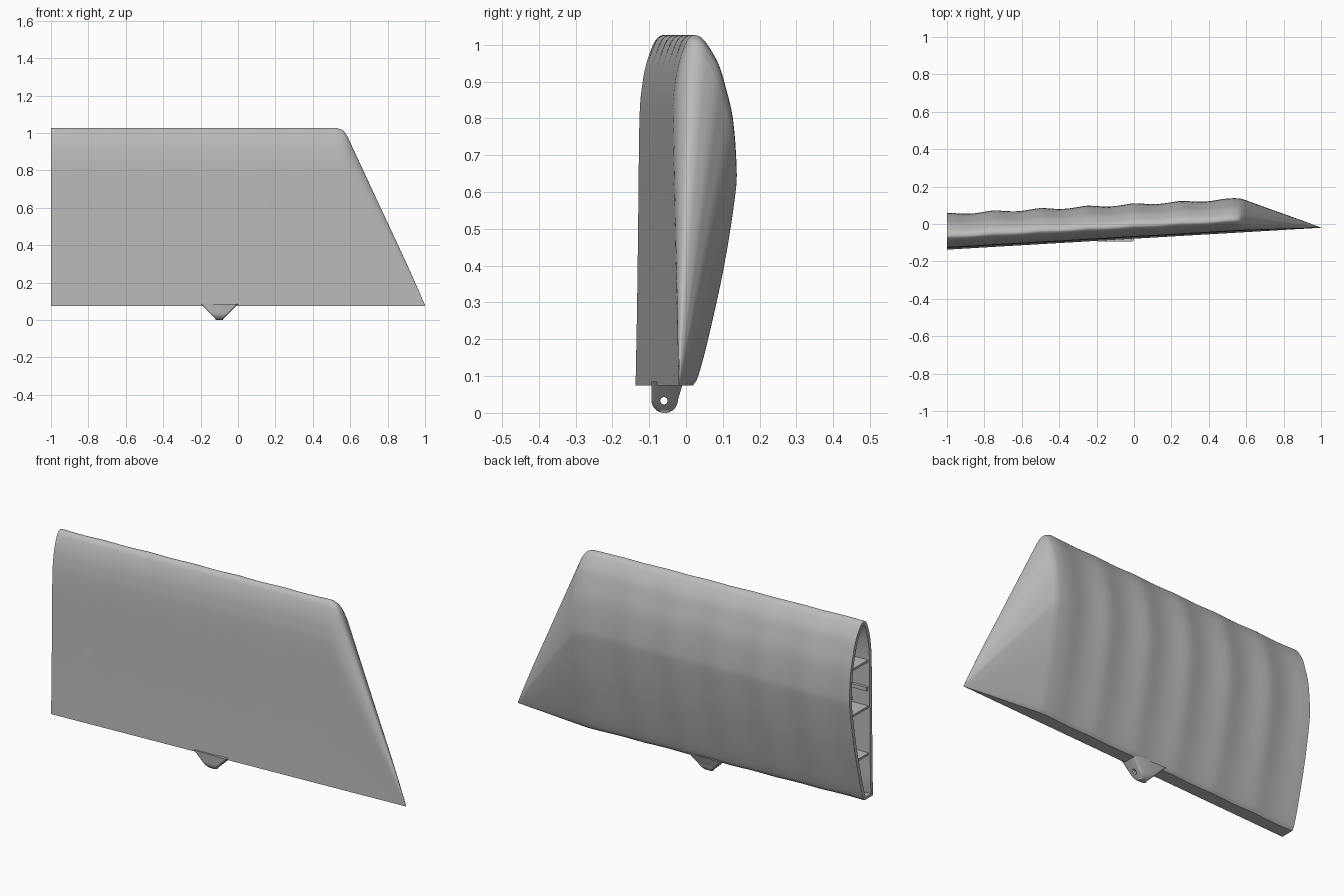
import bpy, bmesh
from math import sin, cos, pi
from mathutils import Vector

if "Cube" in bpy.data.objects:
    bpy.data.objects.remove(bpy.data.objects["Cube"])

grey = bpy.data.materials.new("plain_grey")
grey.use_nodes = True
grey.diffuse_color = (0.5, 0.5, 0.5, 1)
grey.node_tree.nodes["Principled BSDF"].inputs["Base Color"].default_value = (0.5, 0.5, 0.5, 1)

BASE, SPAN, TIP_X, INNER_X = 0.075, 0.952, 0.53, 0.5
WALL = 0.018


def spline(points, steps):
    """Catmull-Rom curve through 2D points."""
    pts = [Vector(p) for p in points]
    pts = [2 * pts[0] - pts[1]] + pts + [2 * pts[-1] - pts[-2]]
    out = []
    for a, b, c, d in zip(pts, pts[1:], pts[2:], pts[3:]):
        for k in range(steps):
            t = k / steps
            out.append(0.5 * (2 * b + (c - a) * t + (2 * a - 5 * b + 4 * c - d) * t * t
                              + (3 * b - a - 3 * c + d) * t ** 3))
    return out + [pts[-2]]


def make_object(name, bm, smooth=True):
    bmesh.ops.recalc_face_normals(bm, faces=bm.faces)
    mesh = bpy.data.meshes.new(name)
    bm.to_mesh(mesh)
    bm.free()
    mesh.materials.append(grey)
    ob = bpy.data.objects.new(name, mesh)
    bpy.context.collection.objects.link(ob)
    if smooth:
        shade(ob)
    return ob


def shade(ob):
    bpy.ops.object.select_all(action='DESELECT')
    ob.select_set(True)
    bpy.context.view_layer.objects.active = ob
    bpy.ops.object.shade_smooth_by_angle(angle=0.6)


def bridge(bm, rings):
    for a, b in zip(rings, rings[1:]):
        n = len(a)
        for i in range(n):
            j = (i + 1) % n
            bm.faces.new((a[i], a[j], b[j], b[i]))


def cut(target, center, radii, depth, axis):
    """Subtract an elliptical plug running along the given axis."""
    bm = bmesh.new()
    bmesh.ops.create_cone(bm, cap_ends=True, segments=24, radius1=1, radius2=1, depth=depth)
    for v in bm.verts:
        a, b, c = v.co.x * radii[0], v.co.y * radii[1], v.co.z
        off = (a, c, b - 0.15 * a) if axis == 'Y' else (c, a, b)
        v.co = Vector(center) + Vector(off)
    cutter = make_object("cutter", bm, False)
    cutter.hide_render = True
    mod = target.modifiers.new("cut", 'BOOLEAN')
    mod.operation, mod.object, mod.solver = 'DIFFERENCE', cutter, 'EXACT'
    bpy.context.view_layer.objects.active = target
    bpy.ops.object.modifier_apply(modifier=mod.name)
    bpy.data.objects.remove(cutter)
    shade(target)


# Airfoil outline (depth from front base, height): front skin, nose, back skin
airfoil = spline([(0.0, 0.075), (0.004, 0.3), (0.007, 0.55), (0.01, 0.8), (0.017, 0.89),
                  (0.028, 0.95), (0.045, 1.0), (0.057, 1.019), (0.07, 1.026), (0.088, 1.02),
                  (0.106, 1.0), (0.135, 0.95), (0.154, 0.89), (0.175, 0.8), (0.185, 0.67),
                  (0.181, 0.59), (0.151, 0.4), (0.107, 0.2), (0.08, 0.1), (0.066, 0.075)], 4)

# Inset outline for the hollow
count = len(airfoil)
inner = []
for i, p in enumerate(airfoil):
    before = (p - airfoil[i - 1]).normalized()
    after = (airfoil[(i + 1) % count] - p).normalized()
    t = (before + after).normalized()
    inner.append(p + Vector((t.y, -t.x)) * WALL)


def place(p, x, s=1.0):
    """Put an outline point at station x, with rib scallops, taper and tilt."""
    sag = abs(sin(pi * x / 0.25)) ** 1.5 if x < 0.5 else 0
    thick = (1 + 0.04 * (0.5 - x)) * (1 - 0.055 * sag)
    y = -0.137 + 0.0585 * (x + 1) + p.x * thick * s
    return Vector((x, y, BASE + (p.y - BASE) * s))


# Wing skin: scalloped bays, then a raked tip shrinking to a point
bm = bmesh.new()
bays = [-1 + 0.025 * k for k in range(61)]
stations = [(x, 1.0) for x in bays]
rake = spline([(TIP_X, 1.027), (0.56, 1.015), (0.58, 0.99), (0.6, 0.95), (0.7, 0.735),
               (0.8, 0.52), (0.9, 0.305), (0.97, 0.148), (1.0, 0.078)], 4)
stations += [(q.x, (q.y - BASE) / SPAN) for q in rake]
outer_rings = [[bm.verts.new(place(p, x, s)) for p in airfoil] for x, s in stations]
inner_rings = [[bm.verts.new(place(p, x)) for p in inner] for x in bays]
bridge(bm, inner_rings[::-1] + outer_rings)
bm.faces.new(outer_rings[-1])
bm.faces.new(inner_rings[-1])
skin = make_object("wing_skin", bm)

# Two small oval openings in the front skin
cut(skin, (-0.325, -0.07, 0.96), (0.033, 0.011), 0.03, 'Y')
cut(skin, (-0.33, -0.097, 0.205), (0.033, 0.012), 0.024, 'Y')


def long_strip(name, d0, d1, z, height):
    """Strip along the hollow, following the wing tilt and scallops."""
    bm = bmesh.new()
    corners = [Vector((d, h)) for d, h in ((d0, z), (d1, z), (d1, z + height), (d0, z + height))]
    xs = [-0.992] + bays[1:]
    rings = [[bm.verts.new(place(c, x)) for c in corners] for x in xs]
    bridge(bm, rings)
    bm.faces.new(rings[0])
    bm.faces.new(rings[-1])
    make_object(name, bm)


# Spars and stringers inside the hollow
for name, z, back in (("upper_spar", 0.79, 0.165), ("middle_spar", 0.545, 0.165),
                      ("lower_spar", 0.295, 0.118)):
    long_strip(name, 0.014, back, z, 0.012)
long_strip("front_stringer", 0.015, 0.04, 0.64, 0.02)
long_strip("back_stringer", 0.15, 0.172, 0.64, 0.02)

# Control horn: tapered tab with a rounded lower end and a pin hole
bm = bmesh.new()
rings = []
for k in range(17):
    z = 0.085 * (1 - cos(pi * k / 32))
    half = 0.02 + max(0.0, z - 0.005) * 1.0
    if z < 0.035:
        round_y = (0.035 ** 2 - (0.035 - z) ** 2) ** 0.5
        y0, y1 = -0.058 - round_y, -0.058 + round_y
    else:
        y0, y1 = -0.093, -0.023 + (z - 0.035) * 0.3
    y0, y1 = y0 - 0.001, y1 + 0.001
    bevel = min(0.012, (y1 - y0) * 0.3)
    outline = []
    for sx, sy, a0 in ((1, 1, 0), (-1, 1, 1), (-1, -1, 2), (1, -1, 3)):
        cx = -0.1 + sx * (half - bevel)
        cy = y1 - bevel if sy > 0 else y0 + bevel
        for j in range(5):
            a = (a0 + j / 4) * pi / 2
            outline.append(bm.verts.new((cx + bevel * cos(a), cy + bevel * sin(a), z)))
    rings.append(outline)
bridge(bm, rings)
bm.faces.new(rings[0])
bm.faces.new(rings[-1])
horn = make_object("control_horn", bm)
cut(horn, (-0.1, -0.06, 0.033), (0.01, 0.01), 0.3, 'X')
